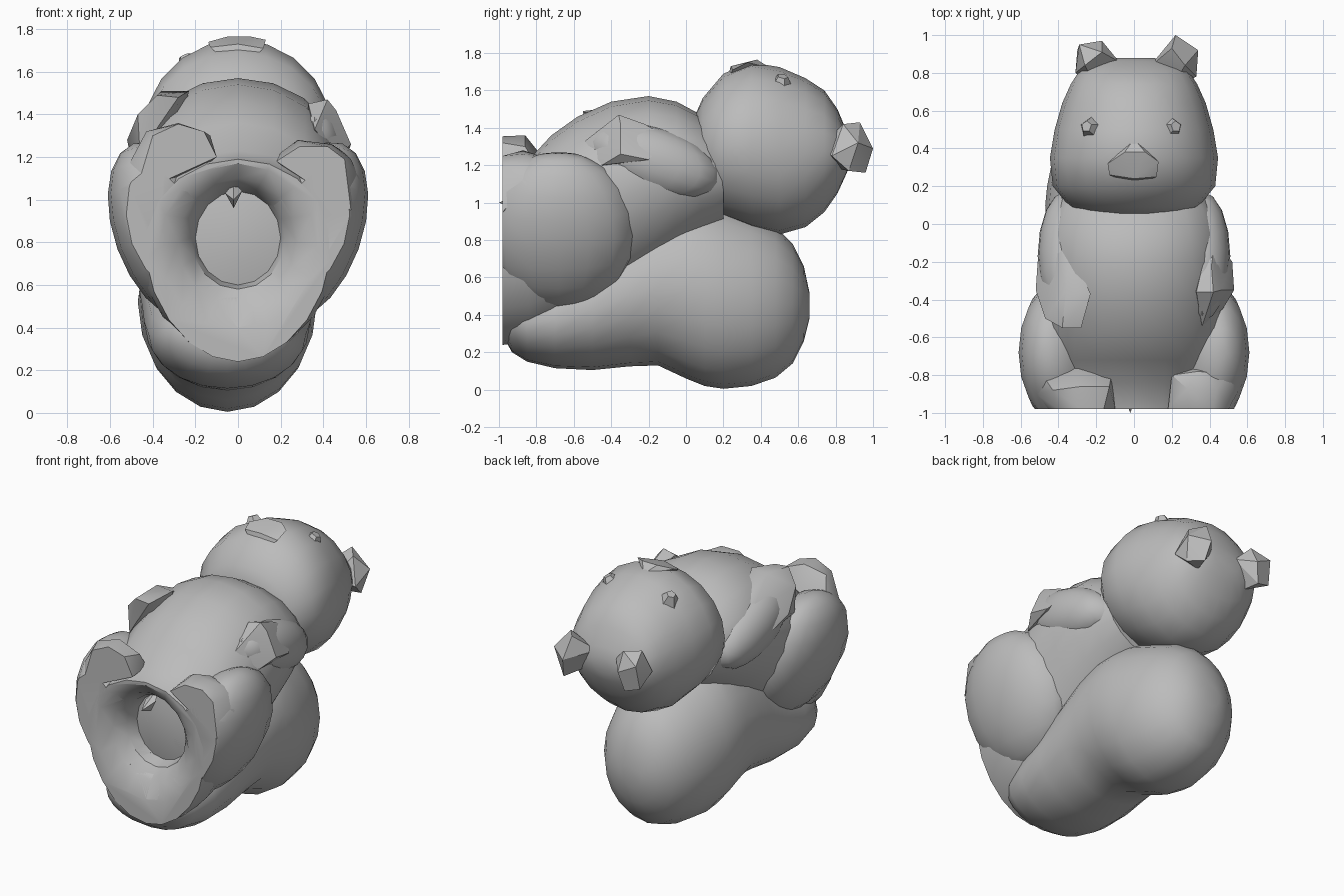
import bpy, bmesh, math
from mathutils import Vector, Matrix, Euler

if "Cube" in bpy.data.objects:
    bpy.data.objects.remove(bpy.data.objects["Cube"])

grey = bpy.data.materials.new("plain_grey")
grey.diffuse_color = (0.5, 0.5, 0.5, 1)
grey.use_nodes = True
grey.node_tree.nodes["Principled BSDF"].inputs["Base Color"].default_value = grey.diffuse_color
CUT_Y = -0.98


def finish(name, bm, angle=35):
    bmesh.ops.recalc_face_normals(bm, faces=bm.faces)
    me = bpy.data.meshes.new(name)
    bm.to_mesh(me)
    bm.free()
    me.materials.append(grey)
    ob = bpy.data.objects.new(name, me)
    bpy.context.collection.objects.link(ob)
    smooth(ob, angle)
    return ob


def smooth(ob, angle):
    bpy.ops.object.select_all(action='DESELECT')
    ob.select_set(True)
    bpy.context.view_layer.objects.active = ob
    bpy.ops.object.shade_smooth_by_angle(angle=math.radians(angle))


def loft(name, sections, cx=0.0, n=20, taper=0.0):
    """Skin oval sections (y, low z, high z, half width) along y."""
    bm = bmesh.new()
    rings = []
    for y, lo, hi, rx in sections:
        ring = []
        for i in range(n):
            a = 2 * math.pi * i / n
            s = math.sin(a)
            x = rx * math.cos(a) * (1 + taper * s)
            ring.append(bm.verts.new((cx + x, y, (lo + hi) / 2 + (hi - lo) / 2 * s)))
        rings.append(ring)
    for r, q in zip(rings, rings[1:]):
        for i in range(n):
            j = (i + 1) % n
            bm.faces.new((r[i], r[j], q[j], q[i]))
    bm.faces.new(rings[0])
    bm.faces.new(rings[-1])
    return finish(name, bm)


def blob(name, loc, radii, rot=(0, 0, 0), u=16, v=10, angle=35):
    """Oval lump, cut flat at the base plane."""
    bm = bmesh.new()
    bmesh.ops.create_uvsphere(bm, u_segments=u, v_segments=v, radius=1)
    m = Matrix.LocRotScale(Vector(loc), Euler([math.radians(r) for r in rot]), Vector(radii))
    bmesh.ops.transform(bm, matrix=m, verts=bm.verts)
    if min(w.co.y for w in bm.verts) < CUT_Y:
        geom = bm.verts[:] + bm.edges[:] + bm.faces[:]
        res = bmesh.ops.bisect_plane(bm, geom=geom, plane_co=(0, CUT_Y, 0),
                                     plane_no=(0, -1, 0), clear_outer=True)
        edges = [e for e in res['geom_cut'] if isinstance(e, bmesh.types.BMEdge)]
        bmesh.ops.holes_fill(bm, edges=edges)
    return finish(name, bm, angle)


def hull(name, points, angle=25):
    """Faceted lump around a few points."""
    bm = bmesh.new()
    verts = [bm.verts.new(p) for p in points]
    res = bmesh.ops.convex_hull(bm, input=verts)
    loose = [g for g in res['geom_interior'] if isinstance(g, bmesh.types.BMVert)]
    bmesh.ops.delete(bm, geom=loose, context='VERTS')
    return finish(name, bm, angle)


# Torso, lying on its back with the belly up
torso = loft("torso", [
    (CUT_Y, .24, 1.19, .43), (-.84, .25, 1.23, .47), (-.72, .28, 1.36, .485),
    (-.58, .34, 1.46, .49), (-.4, .46, 1.54, .49), (-.2, .59, 1.57, .48),
    (-.05, .70, 1.54, .46), (.08, .79, 1.47, .42), (.2, .88, 1.35, .36)], taper=.12)

# Large rounded lump under the torso
base = loft("base_lump", [
    (-.975, .28, .44, .2), (-.93, .2, .53, .28), (-.85, .15, .57, .33), (-.7, .115, .63, .37),
    (-.5, .105, .75, .39), (-.3, .125, .89, .40), (-.15, .13, .98, .41),
    (0, .06, 1.03, .415), (.1, .02, 1.02, .42), (.2, .005, .99, .41), (.35, .02, .93, .38),
    (.48, .065, .87, .325), (.57, .14, .78, .255), (.63, .26, .66, .175), (.66, .38, .52, .08)],
    cx=-.05)

# Head
loft("head", [
    (.05, 1.1, 1.47, .22), (.09, 1.0, 1.56, .34), (.2, .92, 1.69, .43),
    (.35, .86, 1.75, .445), (.5, .83, 1.725, .42), (.64, .87, 1.665, .38),
    (.74, .95, 1.6, .335), (.81, 1.05, 1.5, .29), (.86, 1.16, 1.38, .2), (.88, 1.22, 1.32, .1)])

# Muzzle
hull("muzzle", [(-.13, .26, 1.715), (-.05, .38, 1.765), (.06, .38, 1.765), (.13, .33, 1.75),
                (.12, .25, 1.71), (0, .24, 1.73), (0, .2, 1.6), (0, .45, 1.72),
                (-.14, .32, 1.74)], 40)

legs = []
for side, s in (("left", -1), ("right", 1)):
    # Thighs
    legs.append(blob(f"{side}_leg", (s * .34, -.68, .85), (.24, .42, .44),
                     (0, s * 20, 0)))
    # Shoulders, barely raised from the torso
    blob(f"{side}_shoulder", (s * .36, -.17, 1.22), (.15, .36, .18), (-18, 0, 0), 16, 10)
    # Eyes
    bm = bmesh.new()
    bmesh.ops.create_cone(bm, cap_ends=True, segments=5, radius1=.075, radius2=.03, depth=.08)
    bmesh.ops.transform(bm, verts=bm.verts, matrix=Matrix.LocRotScale(
        Vector((s * .22 - .015, .51, 1.64)),
        Euler((math.radians(-10), s * math.radians(25), 0)), None))
    finish(f"{side}_eye", bm, 20)

# Ears
hull("left_ear", [(-.31, .8, 1.28), (-.3, .92, 1.2), (-.29, .95, 1.36), (-.17, .97, 1.3),
                  (-.08, .86, 1.33), (-.26, .84, 1.42), (-.17, .91, 1.42), (-.18, .82, 1.17),
                  (-.2, .94, 1.17), (-.2, .72, 1.3)])
hull("right_ear", [(.08, .83, 1.33), (.22, 1.0, 1.29), (.34, .92, 1.32), (.33, .78, 1.25),
                   (.27, .84, 1.42), (.2, .93, 1.43), (.18, .82, 1.18), (.24, .96, 1.16),
                   (.31, .87, 1.17), (.2, .72, 1.3)])

# Hands resting on the belly
hull("left_hand", [(-.42, -.1, 1.36), (-.34, -.12, 1.40), (-.23, -.37, 1.51),
                   (-.28, -.55, 1.48), (-.38, -.55, 1.49), (-.47, -.5, 1.40),
                   (-.52, -.35, 1.28), (-.51, -.2, 1.23), (-.46, -.5, 1.22),
                   (-.3, -.3, 1.2), (-.36, -.35, 1.51)], 40)
hull("right_hand", [(.43, -.08, 1.34), (.38, -.15, 1.38), (.33, -.36, 1.45),
                    (.36, -.54, 1.33), (.42, -.36, 1.47), (.46, -.35, 1.42),
                    (.53, -.35, 1.26), (.52, -.2, 1.23), (.47, -.45, 1.2),
                    (.3, -.3, 1.2), (.41, -.22, 1.42)], 40)

# Feet
left_foot = hull("left_foot", [
    (-.4, CUT_Y, 1.3), (-.28, CUT_Y, 1.355), (-.16, CUT_Y, 1.32), (-.1, CUT_Y, 1.2),
    (-.46, CUT_Y, 1.1), (-.43, -.88, 1.32), (-.28, -.86, 1.36), (-.13, -.86, 1.3),
    (-.47, -.82, 1.22), (-.3, -.78, 1.26), (-.12, -.8, 1.2), (-.3, -.7, 1.05),
    (-.32, CUT_Y, 1.1), (-.52, -.9, 1.15)], 40)
right_foot = hull("right_foot", [
    (.18, CUT_Y, 1.18), (.29, CUT_Y, 1.25), (.42, CUT_Y, 1.25), (.5, CUT_Y, 1.19),
    (.53, CUT_Y, .95), (.28, -.87, 1.28), (.44, -.87, 1.26), (.53, -.88, 1.19),
    (.2, -.8, 1.22), (.34, -.78, 1.25), (.5, -.8, 1.22), (.34, -.7, 1.05),
    (.36, CUT_Y, 1.1), (.57, -.85, 1.1)], 40)

# Hollow in the flat end: sloping rim down to a slightly domed floor
bm = bmesh.new()
profile = [(-1.02, .43, .44, .77), (CUT_Y, .37, .39, .78), (-.93, .28, .30, .80),
           (-.87, .22, .24, .82), (-.79, .2, .22, .82), (-.81, .1, .11, .82)]
rings = []
for y, rx, rz, cz in profile:
    rings.append([bm.verts.new((rx * math.cos(a), y, cz + rz * math.sin(a)))
                  for a in (2 * math.pi * i / 16 for i in range(16))])
for r, q in zip(rings, rings[1:]):
    for i in range(16):
        j = (i + 1) % 16
        bm.faces.new((r[i], r[j], q[j], q[i]))
bm.faces.new(rings[0])
bm.faces.new(rings[-1])
cutter = finish("hollow_cutter", bm)
cutter.hide_render = True
for ob in [torso, base, left_foot, right_foot] + legs:
    mod = ob.modifiers.new("hollow", 'BOOLEAN')
    mod.operation = 'DIFFERENCE'
    mod.solver = 'EXACT'
    mod.object = cutter
    bpy.context.view_layer.objects.active = ob
    bpy.ops.object.modifier_apply(modifier="hollow")
    smooth(ob, 35)
bpy.data.objects.remove(cutter, do_unlink=True)

# Small shard in the mouth of the hollow
hull("shard", [(-.02, -1.0, 1.0), (-.06, -.9, 1.03), (.02, -.9, 1.04), (-.02, -.9, .96),
               (-.02, -.84, 1.08)])
